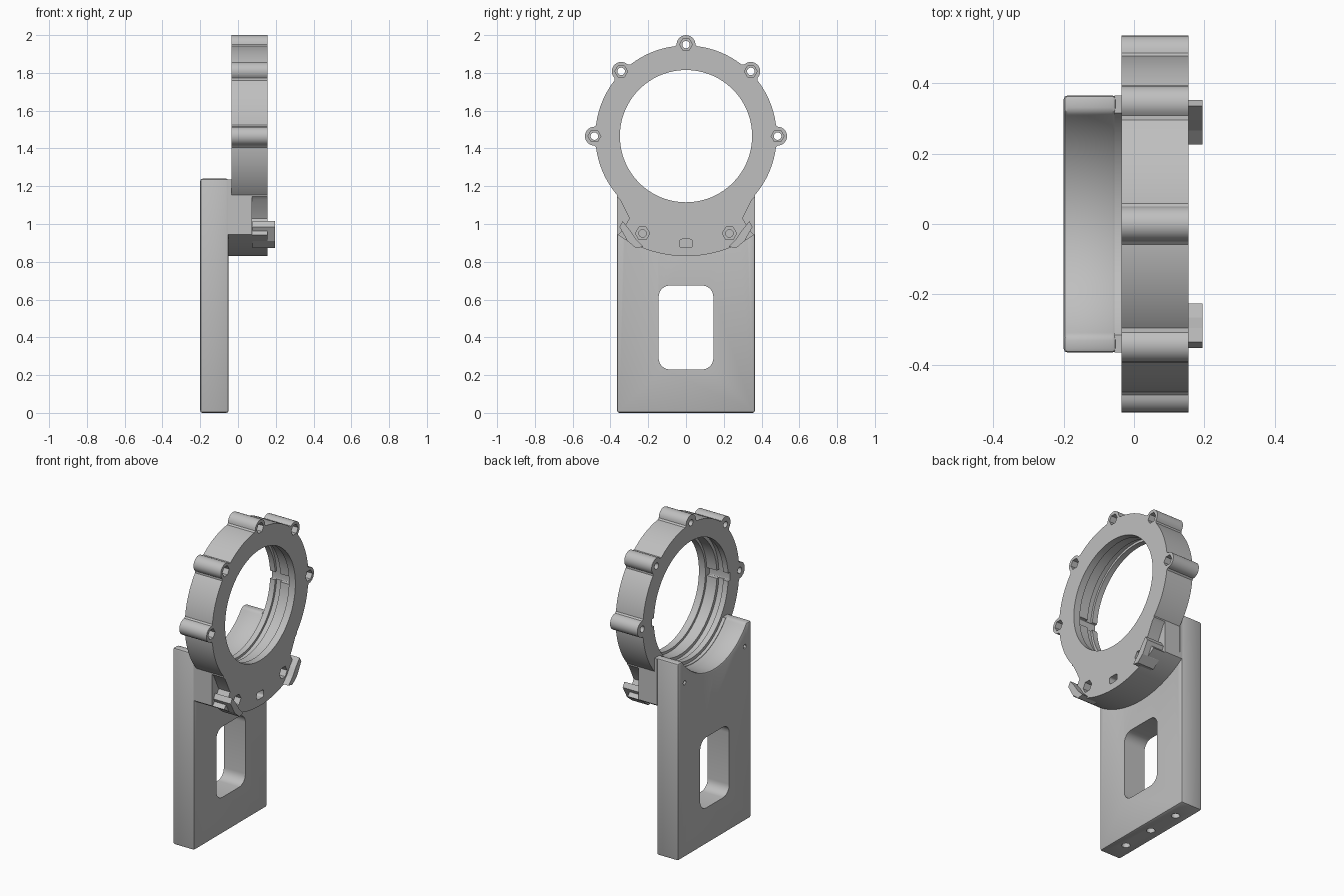
import bpy, bmesh
from math import sin, cos, pi, sqrt, asin, radians
from mathutils import Matrix

cube = bpy.data.objects.get("Cube")
if cube:
    bpy.data.objects.remove(cube, do_unlink=True)

grey = bpy.data.materials.new("machined grey")
grey.use_nodes = True
COLOUR = (0.52, 0.52, 0.52, 1)
grey.diffuse_color = COLOUR
for node in grey.node_tree.nodes:
    if node.type == 'BSDF_PRINCIPLED':
        node.inputs["Base Color"].default_value = COLOUR

AXIS_Z = 1.465            # height of the ring axis
HALF = 0.365              # half width of the plate
RING_R, FLANGE_R, NOTCH_R = 0.48, 0.635, 0.39
BACK, FRONT = -0.035, 0.155


def finish(name, bm):
    bmesh.ops.recalc_face_normals(bm, faces=bm.faces)
    mesh = bpy.data.meshes.new(name)
    bm.to_mesh(mesh)
    bm.free()
    mesh.materials.append(grey)
    ob = bpy.data.objects.new(name, mesh)
    bpy.context.collection.objects.link(ob)
    return ob


def prism(name, points, x0, x1):
    """Extrude a (y, z) outline along x."""
    bm = bmesh.new()
    face = bm.faces.new([bm.verts.new((x0, y, z)) for y, z in points])
    out = bmesh.ops.extrude_face_region(bm, geom=[face])
    verts = [v for v in out["geom"] if isinstance(v, bmesh.types.BMVert)]
    bmesh.ops.translate(bm, verts=verts, vec=(x1 - x0, 0, 0))
    return finish(name, bm)


def arc(cy, cz, r, a0, a1, n):
    """Points on an arc, angles measured from +y towards +z."""
    return [(cy + r * cos(a0 + (a1 - a0) * i / n), cz + r * sin(a0 + (a1 - a0) * i / n))
            for i in range(n + 1)]


def disc(cy, cz, r, n=20):
    return arc(cy, cz, r, 0, 2 * pi, n)[:-1]


def rounded(cy, cz, w, h, r):
    pts = []
    for k, (sy, sz) in enumerate([(1, 1), (-1, 1), (-1, -1), (1, -1)]):
        pts += arc(cy + sy * (w / 2 - r), cz + sz * (h / 2 - r), r,
                   k * pi / 2, (k + 1) * pi / 2, 6)
    return pts


def apply(ob, mod):
    bpy.ops.object.select_all(action='DESELECT')
    bpy.context.view_layer.objects.active = ob
    ob.select_set(True)
    bpy.ops.object.modifier_apply(modifier=mod.name)


def combine(ob, others, operation):
    for other in others:
        mod = ob.modifiers.new("combine", 'BOOLEAN')
        mod.operation, mod.solver, mod.object = operation, 'EXACT', other
        apply(ob, mod)
        bpy.data.objects.remove(other, do_unlink=True)


def smooth(ob):
    bpy.ops.object.select_all(action='DESELECT')
    bpy.context.view_layer.objects.active = ob
    ob.select_set(True)
    bpy.ops.object.shade_smooth_by_angle(angle=radians(30))


def notched(bottom, top):
    """Plate outline with a round notch in its top edge."""
    a = asin((AXIS_Z - top) / NOTCH_R)
    return ([(-HALF, bottom), (HALF, bottom), (HALF, top)]
            + arc(0, AXIS_Z, NOTCH_R, -a, a - pi, 40) + [(-HALF, top)])


# Upright plate with window, small screw holes and base holes
plate = prism("upright_plate", notched(0, 1.24), -0.2, -0.05)
bevel = plate.modifiers.new("edges", 'BEVEL')
bevel.width, bevel.segments, bevel.limit_method = 0.012, 2, 'ANGLE'
bevel.angle_limit = radians(40)
apply(plate, bevel)
cuts = [prism("window_cut", rounded(0, 0.452, 0.29, 0.445, 0.06), -0.3, 0.1)]
cuts += [prism("screw_cut", disc(s * 0.3, 1.1, 0.014, 12), -0.3, -0.12) for s in (-1, 1)]
for y in (-0.22, 0, 0.22):
    bm = bmesh.new()
    bmesh.ops.create_cone(bm, cap_ends=True, segments=16, radius1=0.025, radius2=0.025,
                          depth=0.2, matrix=Matrix.Translation((-0.125, y, 0)))
    cuts.append(finish("base_hole_cut", bm))
combine(plate, cuts, 'DIFFERENCE')
smooth(plate)

# Raised pad joining the plate to the ring
smooth(prism("plate_pad", notched(0.945, 1.235), -0.055, BACK))

# Ring turned from a stepped section
section = [(BACK, RING_R), (FRONT, RING_R), (FRONT, 0.35), (0.11, 0.35), (0.11, 0.365),
           (0.04, 0.365), (0.04, 0.385), (0.0, 0.385), (0.0, 0.37), (BACK, 0.37)]
bm = bmesh.new()
SEG = 96
loops = [[bm.verts.new((x, r * cos(2 * pi * i / SEG), AXIS_Z + r * sin(2 * pi * i / SEG)))
          for x, r in section] for i in range(SEG)]
for i in range(SEG):
    a, b = loops[i], loops[(i + 1) % SEG]
    for j in range(len(section)):
        k = (j + 1) % len(section)
        bm.faces.new((a[j], a[k], b[k], b[j]))
ring = finish("ring", bm)

# Bolt bosses around the upper half of the ring
bosses, holes = [], []
for k in range(5):
    t = k * pi / 4
    outline = [(0.43, -0.08), (0.465, -0.07)] + arc(0.485, 0, 0.05, -pi / 2, pi / 2, 12)
    outline += [(0.465, 0.07), (0.43, 0.08)]
    turned = [(u * cos(t) - v * sin(t), AXIS_Z + u * sin(t) + v * cos(t)) for u, v in outline]
    bosses.append(prism("boss", turned, BACK, FRONT))
    cy, cz = 0.485 * cos(t), AXIS_Z + 0.485 * sin(t)
    holes.append(prism("hole_cut", disc(cy, cz, 0.02, 16), -0.1, 0.3))
    holes.append(prism("nut_cut", disc(cy, cz, 0.034, 6), 0.06, 0.3))
# Keyways across the bore
for s in (-1, 1):
    holes.append(prism("keyway_cut", rounded(s * 0.365, AXIS_Z, 0.05, 0.05, 0.005), -0.1, 0.11))
combine(ring, bosses, 'UNION')
combine(ring, holes, 'DIFFERENCE')
smooth(ring)

# Flange under the ring, flush with the plate sides
lo, hi = asin(HALF / FLANGE_R), asin(HALF / RING_R)
outline = (arc(0, AXIS_Z, FLANGE_R, -pi / 2 - lo, -pi / 2 + lo, 40)
           + arc(0, AXIS_Z, RING_R - 0.001, -pi / 2 + hi, -pi / 2 - hi, 40))
flange = prism("flange", outline, -0.051, FRONT)
cuts = [prism("slot_cut", rounded(0, 0.897, 0.07, 0.045, 0.015), 0.02, 0.3)]
for s in (-1, 1):
    # Corner pocket in the front half, and the lower bolt hole
    pocket = [(0.4, 0.9), (0.4, 1.18), (0.35, 1.13), (0.3, 1.03), (0.335, 0.97)]
    cuts.append(prism("pocket_cut", [(s * y, z) for y, z in pocket], 0.075, 0.3))
    cuts.append(prism("hole_cut", disc(s * 0.23, 0.95, 0.02, 16), 0.0, 0.3))
    cuts.append(prism("nut_cut", disc(s * 0.23, 0.95, 0.038, 6), 0.08, 0.3))
combine(flange, cuts, 'DIFFERENCE')
smooth(flange)

# Raised lugs guarding the lower bolts
for s, side in ((1, "left"), (-1, "right")):
    lug = [(0.225, 0.88), (0.265, 0.872), (0.31, 0.91), (0.352, 0.985),
           (0.335, 1.015), (0.295, 0.965), (0.265, 0.92)]
    prism("lug_" + side, [(s * y, z) for y, z in lug], 0.076, 0.195)
